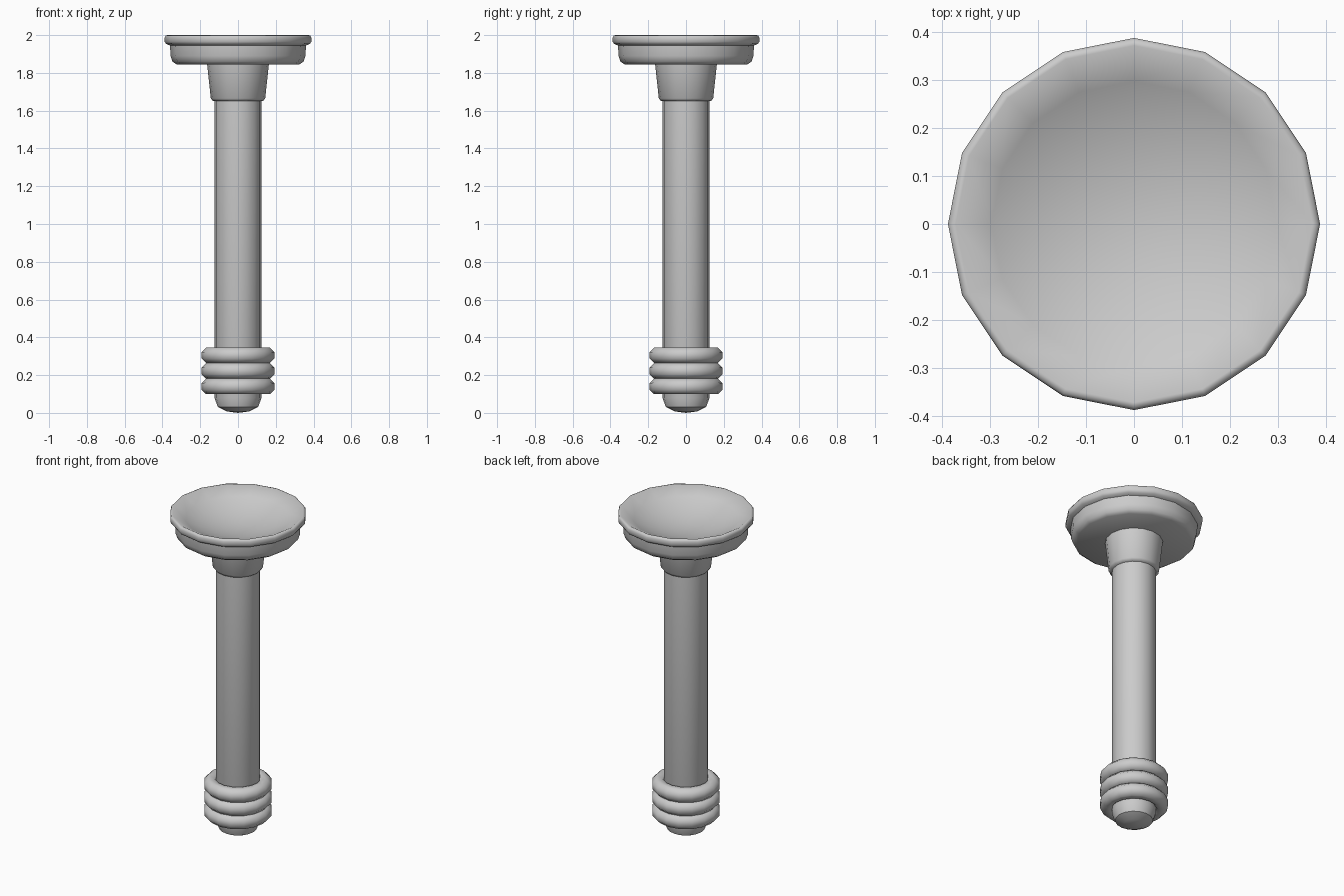
import bpy, bmesh, math

cube = bpy.data.objects.get("Cube")
if cube:
    bpy.data.objects.remove(cube, do_unlink=True)

SIDES = 16
TAU = 2 * math.pi

grey = bpy.data.materials.new("plain_grey")
grey.use_nodes = True
colour = (0.6, 0.6, 0.6, 1)
grey.diffuse_color = colour
grey.node_tree.nodes["Principled BSDF"].inputs["Base Color"].default_value = colour


def lathe(name, profile, closed=False, angle=40):
    """Spin (radius, height) points around z; radius 0 closes to a pole."""
    bm = bmesh.new()
    rings = []
    for r, z in profile:
        if r == 0:
            rings.append([bm.verts.new((0, 0, z))] * SIDES)
        else:
            rings.append([bm.verts.new((r * math.cos(TAU * i / SIDES),
                                        r * math.sin(TAU * i / SIDES), z))
                          for i in range(SIDES)])
    pairs = list(zip(rings, rings[1:]))
    if closed:
        pairs.append((rings[-1], rings[0]))
    for a, b in pairs:
        for i in range(SIDES):
            j = (i + 1) % SIDES
            corners = list(dict.fromkeys((a[i], a[j], b[j], b[i])))
            bm.faces.new(corners)
    bmesh.ops.recalc_face_normals(bm, faces=bm.faces)
    mesh = bpy.data.meshes.new(name)
    bm.to_mesh(mesh)
    bm.free()
    mesh.materials.append(grey)
    obj = bpy.data.objects.new(name, mesh)
    bpy.context.collection.objects.link(obj)
    bpy.ops.object.select_all(action='DESELECT')
    obj.select_set(True)
    bpy.context.view_layer.objects.active = obj
    bpy.ops.object.shade_smooth_by_angle(angle=math.radians(angle))
    return obj


# Long shaft with a rounded lower tip
lathe("shaft", [(0, 0), (0.06, 0.008), (0.107, 0.032), (0.125, 0.08),
                (0.125, 1.66), (0, 1.66)])

# Three stacked rings with octagonal section
for n in range(3):
    mid = 0.14 + n * 0.0825
    section = [(0.152 + 0.0445 * math.cos(TAU * (k + 0.5) / 8),
                mid + 0.0445 * math.sin(TAU * (k + 0.5) / 8)) for k in range(8)]
    lathe(f"ring_{n + 1}", section, closed=True, angle=60)

# Flared collar under the dish
lathe("collar", [(0, 1.65), (0.132, 1.65), (0.144, 1.665), (0.164, 1.85), (0, 1.85)],
      angle=60)

# Dish: stepped outside, rolled lip, spherical hollow on top
depth, mouth = 0.11, 0.372
sphere = (mouth ** 2 + depth ** 2) / (2 * depth)
hollow = [(mouth * t, 2 - depth + sphere - math.sqrt(sphere ** 2 - (mouth * t) ** 2))
          for t in (1, 0.8, 0.6, 0.4, 0.2, 0)]
lathe("dish", [(0, 1.845), (0.325, 1.845), (0.347, 1.86), (0.357, 1.89), (0.36, 1.945),
               (0.38, 1.953), (0.388, 1.965), (0.388, 1.988), (0.383, 1.997)] + hollow,
      angle=60)
